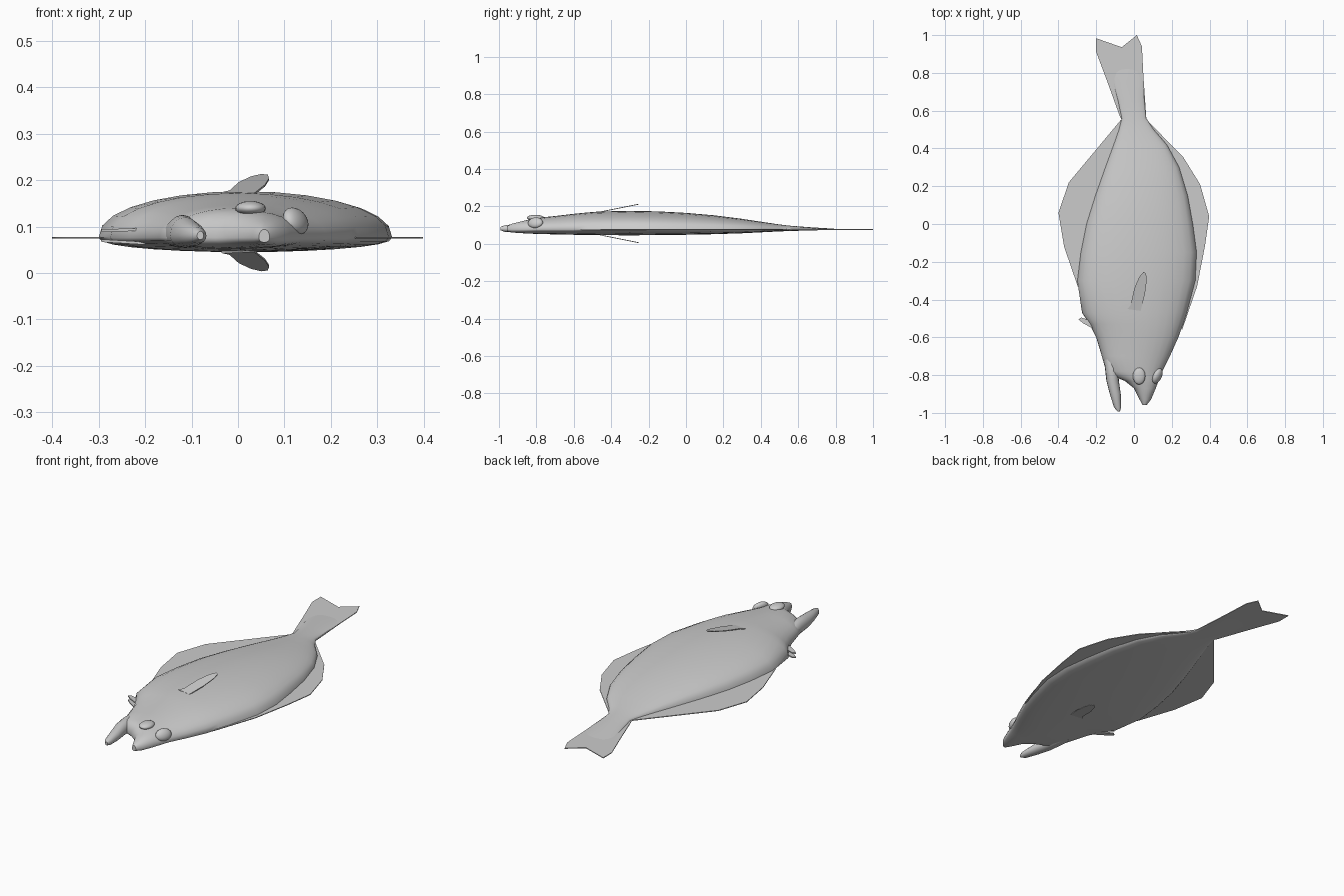
import bpy, bmesh, math
from mathutils import Matrix, Vector

if "Cube" in bpy.data.objects:
    bpy.data.objects.remove(bpy.data.objects["Cube"])

GREY = (0.6, 0.6, 0.6, 1)
mat = bpy.data.materials.new("plain grey")
mat.diffuse_color = GREY
mat.use_nodes = True
mat.node_tree.nodes["Principled BSDF"].inputs["Base Color"].default_value = GREY
MID = 0.076  # height of the fin plane


def finish(name, bm, angle=40):
    bmesh.ops.recalc_face_normals(bm, faces=bm.faces)
    me = bpy.data.meshes.new(name)
    bm.to_mesh(me)
    bm.free()
    ob = bpy.data.objects.new(name, me)
    bpy.context.collection.objects.link(ob)
    me.materials.append(mat)
    bpy.ops.object.select_all(action='DESELECT')
    ob.select_set(True)
    bpy.context.view_layer.objects.active = ob
    bpy.ops.object.shade_smooth_by_angle(angle=math.radians(angle))
    return ob


def loft(name, stations, mid=MID, n=28, power=0.9):
    """Rounded sections (y, x_min, x_max, z_top, z_bottom) bridged along y."""
    bm = bmesh.new()
    rings = []
    for y, x0, x1, top, bot in stations:
        ring = []
        for i in range(n):
            a = 2 * math.pi * i / n
            c, s = math.cos(a), math.sin(a)
            h = (top - mid) if s > 0 else (mid - bot)
            x = (x0 + x1) / 2 + (x1 - x0) / 2 * c
            z = mid + h * math.copysign(abs(s) ** power, s)
            ring.append(bm.verts.new((x, y, z)))
        rings.append(ring)
    for a, b in zip(rings, rings[1:]):
        for i in range(n):
            j = (i + 1) % n
            bm.faces.new((a[i], a[j], b[j], b[i]))
    bm.faces.new(rings[0])
    bm.faces.new(rings[-1])
    return finish(name, bm, 50)


def plate(name, outline, height, thick=0.004):
    """Thin fin with a flat outline; height(x, y) gives its z."""
    bm = bmesh.new()
    low = [bm.verts.new((x, y, height(x, y) - thick / 2)) for x, y in outline]
    up = [bm.verts.new((x, y, height(x, y) + thick / 2)) for x, y in outline]
    bm.faces.new(low)
    bm.faces.new(up)
    for i in range(len(low)):
        j = (i + 1) % len(low)
        bm.faces.new((low[i], low[j], up[j], up[i]))
    return finish(name, bm)


# Body from snout to tail root
loft("body", [
    (-0.957, 0.045, 0.068, 0.094, 0.066),
    (-0.93, 0.030, 0.090, 0.107, 0.060),
    (-0.87, 0.000, 0.115, 0.122, 0.056),
    (-0.83, -0.050, 0.130, 0.131, 0.054),
    (-0.81, -0.100, 0.138, 0.135, 0.053),
    (-0.78, -0.148, 0.150, 0.140, 0.052),
    (-0.70, -0.170, 0.190, 0.148, 0.050),
    (-0.60, -0.200, 0.235, 0.160, 0.048),
    (-0.53, -0.235, 0.260, 0.167, 0.047),
    (-0.47, -0.275, 0.280, 0.172, 0.046),
    (-0.30, -0.300, 0.325, 0.176, 0.045),
    (-0.15, -0.282, 0.332, 0.173, 0.046),
    (0.00, -0.252, 0.312, 0.165, 0.048),
    (0.15, -0.205, 0.285, 0.152, 0.051),
    (0.30, -0.152, 0.240, 0.133, 0.056),
    (0.42, -0.108, 0.175, 0.115, 0.062),
    (0.50, -0.080, 0.105, 0.103, 0.066),
    (0.56, -0.065, 0.065, 0.096, 0.068),
    (0.65, -0.085, 0.056, 0.089, 0.071),
    (0.75, -0.110, 0.052, 0.083, 0.073),
    (0.82, -0.100, 0.030, 0.078, 0.075)])

# Lower jaw, set apart from the snout by the open mouth
loft("lower_jaw", [
    (-0.992, -0.088, -0.074, 0.090, 0.072),
    (-0.97, -0.106, -0.068, 0.098, 0.064),
    (-0.90, -0.128, -0.070, 0.108, 0.058),
    (-0.83, -0.146, -0.080, 0.120, 0.055),
    (-0.76, -0.154, -0.085, 0.125, 0.054),
    (-0.68, -0.165, -0.100, 0.110, 0.058)], mid=0.08, n=16)

# Flat fins around the body
flat = lambda x, y: MID
plate("left_side_fin", [(0.04, 0.56), (0.068, 0.55), (0.26, 0.355), (0.35, 0.21), (0.398, 0.04),
                        (0.375, -0.12), (0.334, -0.33), (0.255, -0.56), (0.2, -0.4), (0.2, 0.2)], flat)
plate("right_side_fin", [(-0.04, 0.56), (-0.07, 0.55), (-0.345, 0.22), (-0.4, 0.06),
                         (-0.37, -0.12), (-0.298, -0.33), (-0.2, -0.3), (-0.15, 0.1)], flat)
plate("tail_fin", [(-0.06, 0.54), (-0.075, 0.57), (-0.14, 0.75), (-0.2, 0.91), (-0.2, 0.983), (-0.065, 0.936),
                   (0.015, 1.0), (0.042, 0.94), (0.05, 0.78), (0.066, 0.55)], flat)

# Pectoral fins, one on each face of the body
blade = [(-0.035, -0.45), (-0.018, -0.43), (0.002, -0.34), (0.028, -0.28), (0.05, -0.254),
         (0.064, -0.262), (0.067, -0.3), (0.058, -0.37), (0.035, -0.46)]
plate("upper_pectoral_fin", blade, lambda x, y: 0.172 + 0.2 * (y + 0.45))
plate("lower_pectoral_fin", blade, lambda x, y: 0.045 - 0.2 * (y + 0.45))

# Small pelvic fins
pelvic = [(-0.2, -0.56), (-0.225, -0.55), (-0.27, -0.525), (-0.294, -0.505),
          (-0.28, -0.495), (-0.25, -0.505), (-0.2, -0.53)]
plate("upper_pelvic_fin", pelvic, lambda x, y: 0.094 + 0.03 * (x + 0.2), 0.006)
plate("lower_pelvic_fin", pelvic, lambda x, y: 0.064 - 0.06 * (x + 0.2), 0.006)

# Both eyes on the upper face
for name, loc, size, tilt in [("inner_eye", (0.027, -0.805, 0.139), (0.033, 0.045, 0.016), 0),
                              ("outer_eye", (0.124, -0.805, 0.112), (0.031, 0.043, 0.020), 62)]:
    bm = bmesh.new()
    bmesh.ops.create_uvsphere(bm, u_segments=20, v_segments=12, radius=1)
    m = (Matrix.Translation(Vector(loc)) @ Matrix.Rotation(math.radians(-25 if tilt else 0), 4, 'Z')
         @ Matrix.Rotation(math.radians(tilt), 4, 'Y') @ Matrix.Diagonal((*size, 1)))
    bmesh.ops.transform(bm, matrix=m, verts=bm.verts)
    finish(name, bm, 60)
